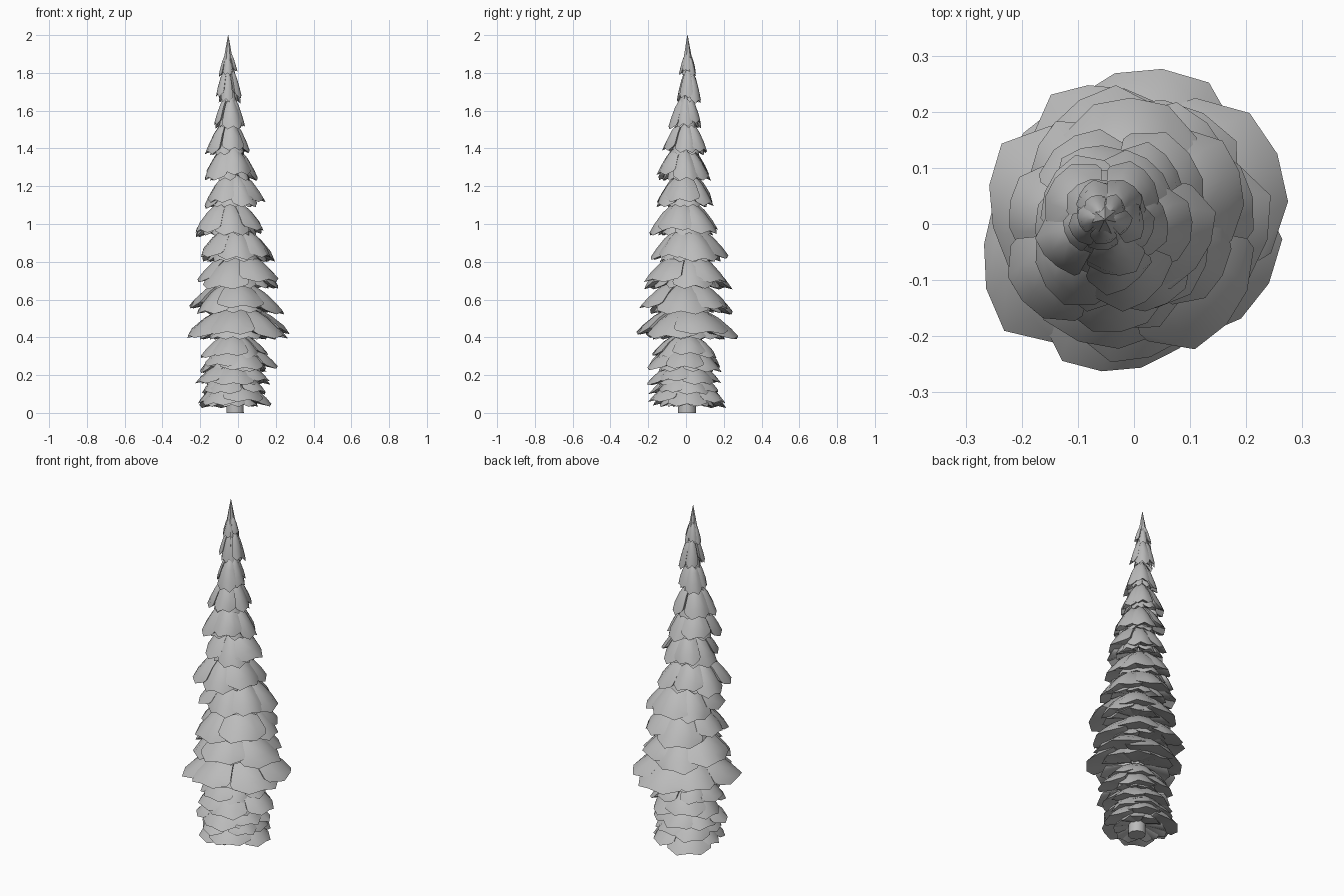
import bpy, bmesh, math, random
from mathutils import Vector

random.seed(11)
if "Cube" in bpy.data.objects:
    bpy.data.objects.remove(bpy.data.objects["Cube"])

grey = bpy.data.materials.new("plain grey")
grey.use_nodes = True
grey.diffuse_color = (0.5, 0.5, 0.5, 1)
grey.node_tree.nodes["Principled BSDF"].inputs["Base Color"].default_value = (0.5, 0.5, 0.5, 1)


def finish(bm, name, angle):
    bmesh.ops.recalc_face_normals(bm, faces=bm.faces)
    mesh = bpy.data.meshes.new(name)
    bm.to_mesh(mesh)
    bm.free()
    mesh.materials.append(grey)
    obj = bpy.data.objects.new(name, mesh)
    bpy.context.collection.objects.link(obj)
    bpy.ops.object.select_all(action='DESELECT')
    obj.select_set(True)
    bpy.context.view_layer.objects.active = obj
    bpy.ops.object.shade_smooth_by_angle(angle=math.radians(angle))


def add_scale(bm, centre, radius, z, height, heading, spread):
    """One broad drooping scale: arched top, angular notched tip, hollow underside."""
    def point(r, h, a):
        a = heading + a * spread
        return bm.verts.new(centre + Vector((r * radius * math.cos(a), r * radius * math.sin(a), z + h * height)))

    # rows run from the stem to the rim, columns across the scale
    rows = []
    for r, h, droop in ((0.3, 1.0, 0.03), (0.62, 0.68, 0.08), (0.85, 0.34, 0.12)):
        rows.append([point(r - 0.05 * a * a, h - droop * a * a, a) for a in (-1, -0.5, 0, 0.5, 1)])
    skew = random.uniform(-0.06, 0.06)
    rows.append([point(r, h, a) for a, r, h in
                 ((-0.9, 0.86, 0.13), (-0.42, 0.97 + skew, 0), (0, 0.98, 0.1),
                  (0.42, 0.97 - skew, 0), (0.9, 0.86, 0.13))])
    for upper, lower in zip(rows, rows[1:]):
        for i in range(4):
            bm.faces.new((upper[i], upper[i + 1], lower[i + 1], lower[i]))
    top = point(0.04, 1.1, 0)
    root = point(0.1, 0.32, 0)
    for i in range(4):
        bm.faces.new((top, rows[0][i + 1], rows[0][i]))
        bm.faces.new((root, rows[-1][i], rows[-1][i + 1]))
    # close both flanks down to the root
    for k in (0, 4):
        edge = [top] + [row[k] for row in rows]
        for a, b in zip(edge, edge[1:]):
            bm.faces.new((root, a, b))


# Tiers: rim height, centre x, centre y, radius, drop
tiers = [
    (0.025, -0.03, 0.01, 0.20, 0.14), (0.09, -0.02, 0.00, 0.19, 0.13),
    (0.14, -0.02, 0.00, 0.20, 0.13), (0.21, -0.01, 0.00, 0.21, 0.15),
    (0.28, -0.02, 0.00, 0.18, 0.13), (0.38, 0.00, 0.00, 0.275, 0.17),
    (0.52, -0.02, 0.00, 0.25, 0.17), (0.65, 0.00, 0.01, 0.24, 0.18),
    (0.79, -0.01, 0.01, 0.21, 0.18), (0.93, -0.05, -0.01, 0.195, 0.18),
    (1.08, -0.03, 0.00, 0.165, 0.18), (1.22, -0.04, -0.015, 0.145, 0.18),
    (1.355, -0.05, 0.00, 0.125, 0.18), (1.50, -0.045, 0.00, 0.09, 0.17),
    (1.635, -0.05, 0.015, 0.07, 0.18), (1.78, -0.053, 0.01, 0.047, 0.12),
]
for n, (z, cx, cy, radius, drop) in enumerate(tiers):
    bm = bmesh.new()
    centre = Vector((cx, cy, 0))
    count = 6 if radius > 0.15 else 5
    # showing scales, with a shorter underlayer in the gaps
    for k in range(count):
        heading = math.tau * (k + random.uniform(-0.18, 0.18)) / count + n * 2.4
        lift = random.uniform(0, 0.12) * drop + 0.12 * drop * (k % 2)
        add_scale(bm, centre, radius * random.uniform(0.9, 1.07),
                  z + lift, drop - lift * 0.6, heading, random.uniform(0.58, 0.76))
        add_scale(bm, centre, radius * random.uniform(0.68, 0.8),
                  z + 0.05 * drop, drop * 0.8, heading + math.pi / count, 0.6)
    finish(bm, f"branch_tier_{n + 1}", 35)

# Pointed leader at the top
bm = bmesh.new()
bmesh.ops.create_cone(bm, segments=7, radius1=0.034, radius2=0.001, depth=0.18, cap_ends=True)
bmesh.ops.translate(bm, verts=bm.verts, vec=(-0.052, 0.008, 1.91))
finish(bm, "leader_tip", 35)

# Trunk leaning slightly to the tip
bm = bmesh.new()
bmesh.ops.create_cone(bm, segments=10, radius1=0.048, radius2=0.012, depth=1.75, cap_ends=True)
for v in bm.verts:
    v.co += Vector((-0.015 if v.co.z < 0 else -0.05, 0.005, 0.875))
finish(bm, "trunk", 40)
